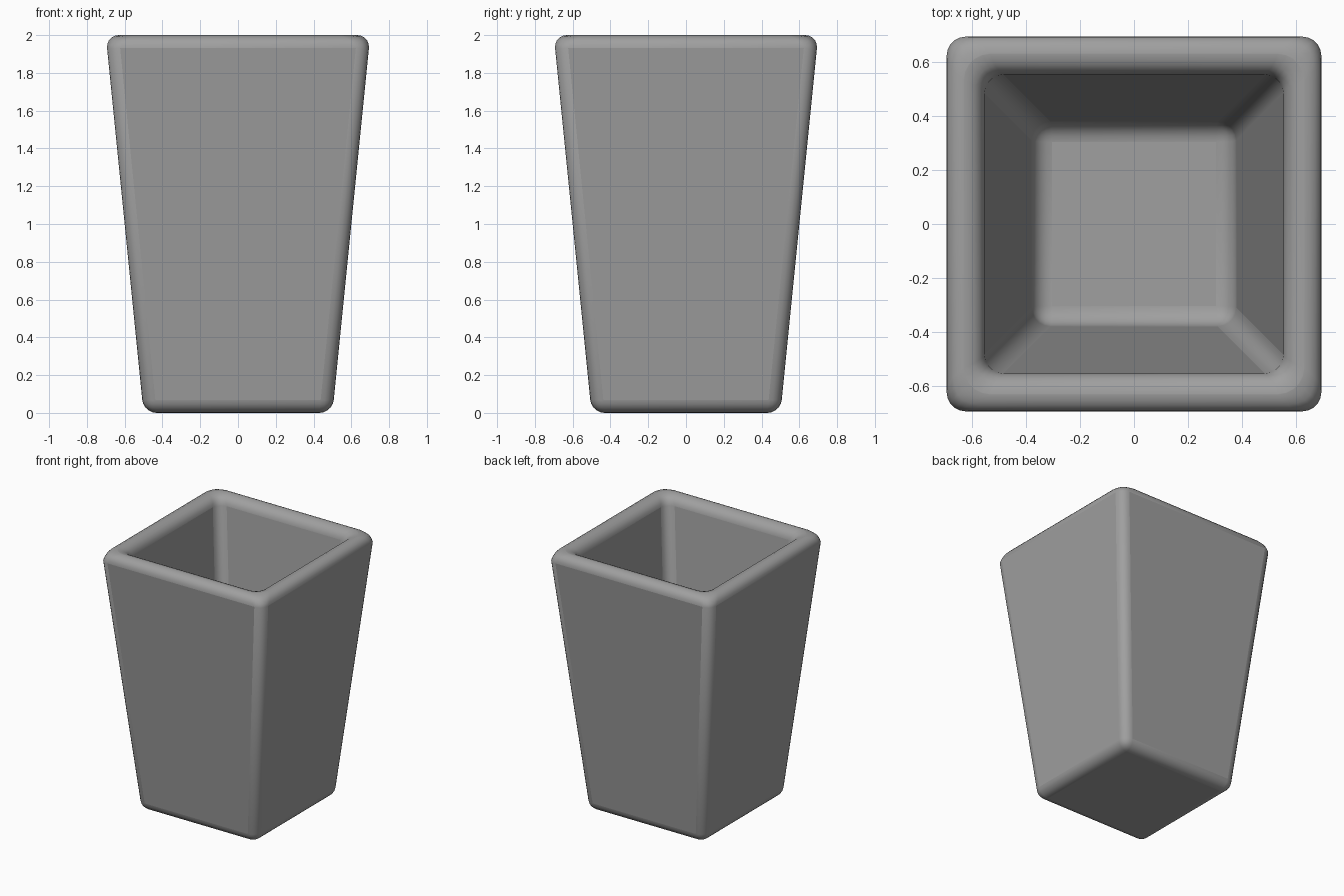
import bpy
import bmesh

cube = bpy.data.objects.get("Cube")
if cube:
    bpy.data.objects.remove(cube, do_unlink=True)

GREY = (0.35, 0.35, 0.35, 1.0)
mat = bpy.data.materials.new("planter grey")
mat.use_nodes = True
mat.diffuse_color = GREY
mat.node_tree.nodes["Principled BSDF"].inputs["Base Color"].default_value = GREY


def square_ring(bm, half, z):
    """Four corners of a level square, counter-clockwise."""
    corners = ((-1, -1), (1, -1), (1, 1), (-1, 1))
    return [bm.verts.new((x * half, y * half, z)) for x, y in corners]


# Tapered square shell: outer base, outer rim, inner rim, inner floor
bm = bmesh.new()
rings = [square_ring(bm, half, z)
         for half, z in ((0.50, 0), (0.70, 2), (0.56, 2), (0.372, 0.12))]
for low, high in zip(rings, rings[1:]):
    for i in range(4):
        j = (i + 1) % 4
        bm.faces.new((low[i], low[j], high[j], high[i]))
bm.faces.new(rings[0][::-1])
bm.faces.new(rings[-1])
bmesh.ops.recalc_face_normals(bm, faces=bm.faces)

mesh = bpy.data.meshes.new("planter")
bm.to_mesh(mesh)
bm.free()
mesh.materials.append(mat)
planter = bpy.data.objects.new("planter", mesh)
bpy.context.collection.objects.link(planter)

# Soft rounded edges all over
bevel = planter.modifiers.new("rounded edges", "BEVEL")
bevel.width = 0.069
bevel.segments = 5
bevel.limit_method = "NONE"

bpy.ops.object.select_all(action="DESELECT")
planter.select_set(True)
bpy.context.view_layer.objects.active = planter
bpy.ops.object.shade_smooth_by_angle(angle=0.7)
